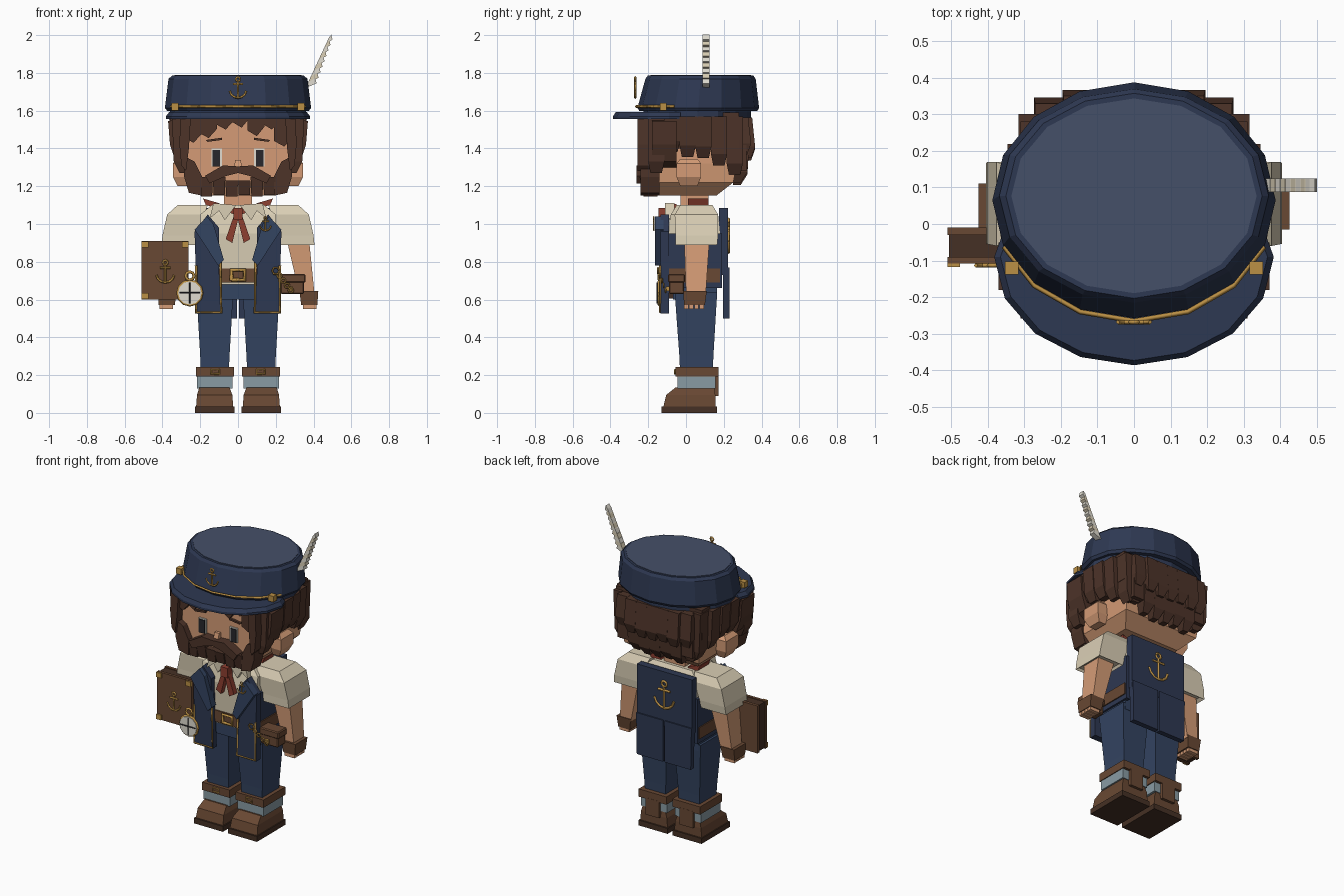
import bpy, bmesh, math, random
from math import sin, cos, pi
random.seed(4)

def mat(name, r, g, b):
    m = bpy.data.materials.new(name)
    m.diffuse_color = (r, g, b, 1)
    return m
NAVY, DENIM, TOP = mat("navy", .027, .04, .085), mat("denim", .034, .058, .12), mat("hat_top", .06, .08, .14)
HAIR, LEATHER, DARK = mat("hair", .075, .034, .022), mat("leather", .14, .065, .033), mat("dark_leather", .06, .03, .018)
SKIN, CREAM, GOLD = mat("skin", .66, .33, .18), mat("cream", .7, .62, .46), mat("gold", .5, .28, .06)
RED, SOCK, BLACK, WHITE = mat("red", .27, .05, .03), mat("sock", .25, .33, .37), mat("black", .02, .02, .025), mat("white", .75, .72, .64)

def finish(name, bm, m, bevel=0):
    if bevel:
        bmesh.ops.bevel(bm, geom=bm.edges[:], offset=bevel, segments=1, affect='EDGES')
    bmesh.ops.recalc_face_normals(bm, faces=bm.faces[:])
    me = bpy.data.meshes.new(name)
    bm.to_mesh(me); bm.free()
    me.materials.append(m)
    ob = bpy.data.objects.new(name, me)
    bpy.context.collection.objects.link(ob)
    return ob

def loft(name, rings, m, mirror=False, bevel=0):
    """Skin closed rings of points, cap both ends, optionally mirror in x."""
    bm = bmesh.new()
    for s in ((1, -1) if mirror else (1,)):
        vs = [[bm.verts.new((s * p[0], p[1], p[2])) for p in r] for r in rings]
        n = len(rings[0])
        for a, b in zip(vs, vs[1:]):
            for i in range(n):
                bm.faces.new((a[i], a[(i + 1) % n], b[(i + 1) % n], b[i]))
        bm.faces.new(vs[0]); bm.faces.new(vs[-1])
    return finish(name, bm, m, bevel)

def rect(x0, x1, y0, y1, z):
    return [(x0, y0, z), (x1, y0, z), (x1, y1, z), (x0, y1, z)]

def box(name, x0, x1, y0, y1, z0, z1, m, mirror=False, bevel=0):
    return loft(name, [rect(x0, x1, y0, y1, z0), rect(x0, x1, y0, y1, z1)], m, mirror, bevel)

def ell(cy, rx, ry, z, n=16):
    return [(rx * sin(2 * pi * i / n), cy - ry * cos(2 * pi * i / n), z) for i in range(n)]

def prism(name, pts, y0, y1, m, mirror=False):
    """Extrude an xz outline along y."""
    return loft(name, [[(x, y, z) for x, z in pts] for y in (y0, y1)], m, mirror)

def wire(name, paths, r, m, mirror=False):
    """Square-section rods along polylines."""
    cu = bpy.data.curves.new(name, 'CURVE')
    cu.dimensions, cu.bevel_depth, cu.bevel_resolution, cu.use_fill_caps = '3D', r, 0, True
    for s in ((1, -1) if mirror else (1,)):
        for path in paths:
            sp = cu.splines.new('POLY')
            sp.points.add(len(path) - 1)
            for p, q in zip(sp.points, path):
                p.co = (s * q[0], q[1], q[2], 1)
    tmp = bpy.data.objects.new(name + "_curve", cu)
    me = bpy.data.meshes.new_from_object(tmp)
    bpy.data.objects.remove(tmp)
    me.materials.clear(); me.materials.append(m)
    ob = bpy.data.objects.new(name, me)
    bpy.context.collection.objects.link(ob)

def arc(cx, y, cz, r, a0, a1, n):
    return [(cx + r * cos(math.radians(a0 + (a1 - a0) * i / n)), y, cz + r * sin(math.radians(a0 + (a1 - a0) * i / n))) for i in range(n + 1)]

def anchor(name, cx, y, z0, h, r):
    z = lambda f: z0 + f * h
    wire(name, [[(cx, y, z(0)), (cx, y, z(.8))], [(cx - .24 * h, y, z(.65)), (cx + .24 * h, y, z(.65))],
                arc(cx, y, z(.4), .4 * h, 190, 350, 6), arc(cx, y, z(.88), .1 * h, 0, 360, 8)], r, GOLD)

# Hat
loft("hat_band", [ell(.06, .36, .285, 1.565), ell(.06, .36, .285, 1.62)], NAVY)
loft("hat_crown", [ell(.065, .375, .312, 1.598), ell(.065, .387, .322, 1.615), ell(.077, .368, .292, 1.768), ell(.077, .35, .28, 1.785)], NAVY)
loft("hat_top_panel", [ell(.077, .335, .266, 1.78), ell(.077, .335, .266, 1.788)], TOP)
def visor(k, z):
    front = [(.382 * k * sin(a * pi / 8), -.09 - .296 * k * cos(a * pi / 8), z) for a in range(-4, 5)]
    return front + [(.36 * k, -.03, z), (-.36 * k, -.03, z)]
loft("hat_visor", [visor(1, 1.556), visor(1, 1.57), visor(.955, 1.592)], NAVY)
wire("hat_cord", [[ell(.065, .385, .33, 1.622)[i] for i in range(-3, 4)]], .007, GOLD)
box("hat_button", .315, .352, -.138, -.102, 1.602, 1.64, GOLD, True)
anchor("hat_badge", 0, -.268, 1.668, .112, .006)
# Feather: stacked leaning slats
for i in range(9):
    x, z, w = .358 + .0135 * i, 1.715 + .029 * i, .058 - .003 * i
    prism("feather_barb", [(x, z + .005), (x + w, z + .03), (x + w - .006, z + .056), (x + .014, z + .038)], .088, .124, CREAM if i % 2 else WHITE)

# Head
loft("head", [rect(-.2, .2, -.17, .16, 1.15), rect(-.27, .27, -.2, .25, 1.22), rect(-.28, .28, -.2, .27, 1.32), rect(-.28, .28, -.2, .27, 1.58)], SKIN)
loft("ear", [rect(.27, .32, -.03, .06, 1.2), rect(.27, .345, -.05, .08, 1.25), rect(.27, .345, -.05, .08, 1.32), rect(.27, .32, -.03, .06, 1.345)], SKIN, True)
loft("neck", [rect(-.075, .075, -.03, .12, 1.06), rect(-.075, .075, -.03, .12, 1.18)], SKIN)
box("eye_white", .085, .14, -.207, -.19, 1.305, 1.4, WHITE, True)
box("eye", .095, .135, -.212, -.19, 1.305, 1.392, BLACK, True)
prism("eyebrow", [(.085, 1.445), (.16, 1.435), (.17, 1.445), (.085, 1.457)], -.215, -.19, HAIR, True)
loft("nose", [rect(-.02, .02, -.235, -.19, 1.28), rect(-.016, .016, -.22, -.19, 1.34)], SKIN)
prism("moustache", [(0, 1.27), (.06, 1.255), (.15, 1.215), (.175, 1.255), (.08, 1.31), (0, 1.305)], -.262, -.19, HAIR, True)
# Beard slabs wrapping the jaw
for i in range(6):
    x = -.2 + i * .0667
    loft("beard_tuft", [rect(x + .004, x + .063, -.225, -.15, 1.145 + .008 * (i % 2)), rect(x, x + .0667, -.24 - .006 * (i % 2), -.15, 1.25 if i in (0, 1, 4, 5) else 1.23)], HAIR)
prism("beard_cheek", [(.19, 1.15), (.26, 1.165), (.285, 1.25), (.285, 1.36), (.23, 1.33), (.19, 1.25)], -.24, -.14, HAIR, True)

# Hair: cap and hanging locks, narrowing towards the back corners
box("hair_cap", -.31, .31, -.19, .28, 1.4, 1.59, HAIR)
box("hair_back", -.27, .27, .2, .32, 1.28, 1.5, HAIR)
for i, (zb, o) in enumerate(((1.27, .35), (1.38, .36), (1.355, .365), (1.35, .36), (1.31, .345), (1.26, .315))):
    y = -.2 + i * .083
    loft("hair_side_lock", [rect(.26, o - .04, y + .012, y + .072, zb), rect(.26, o - .01, y, y + .086, zb + .06), rect(.26, o, y, y + .086, 1.57)], HAIR, True)
for i in range(7):
    x, t = -.27 + .077 * i, random.uniform(0, .035)
    d = .03 if i in (0, 6) else 0
    loft("hair_back_lock", [rect(x + .018, x + .058, .25, .29, 1.205 + t + d), rect(x, x + .077, .25, .325 - d, 1.26 + t), rect(x, x + .077, .2, .335 - d, 1.42)], HAIR)
    d *= .7
    loft("hair_upper_lock", [rect(x + .02, x + .065, .28, .345 - d, 1.335 + t), rect(x - .003, x + .08, .26, .366 - d, 1.395 + t), rect(x, x + .076, .2, .35 - d, 1.565)], HAIR)
for x, w, zb in ((-.29, .1, 1.43), (-.21, .1, 1.455), (-.12, .1, 1.5), (-.03, .09, 1.51), (.05, .09, 1.465), (.13, .09, 1.5), (.19, .1, 1.41)):
    prism("fringe_lock", [(x, 1.57), (x + w, 1.57), (x + w, zb + .05), (x + w * .55, zb), (x, zb + .03)], -.235, -.17, HAIR)
prism("temple_lock", [(.25, 1.565), (.305, 1.56), (.31, 1.42), (.3, 1.31), (.275, 1.28), (.26, 1.4)], -.258, -.16, HAIR, True)
prism("temple_back_lock", [(.26, 1.56), (.37, 1.545), (.36, 1.42), (.33, 1.33), (.28, 1.3)], -.18, -.05, HAIR, True)

# Torso, shirt and neckerchief
loft("shirt", [rect(-.19, .19, -.09, .17, .68), rect(-.2, .2, -.1, .18, .95), rect(-.2, .2, -.08, .17, 1.05), rect(-.14, .14, -.05, .14, 1.1)], CREAM)
loft("sleeve", [rect(.235, .385, -.045, .155, .905), rect(.225, .405, -.055, .165, .89), rect(.215, .4, -.055, .17, .94), rect(.18, .375, -.06, .17, 1.05), rect(.16, .32, -.03, .14, 1.1)], CREAM, True)
prism("collar", [(.01, 1.1), (.07, 1.02), (.1, 1.07), (.15, 1.03), (.13, 1.11)], -.11, -.06, CREAM, True)
box("kerchief_knot", -.025, .025, -.145, -.09, 1.02, 1.085, RED)
prism("kerchief_tail", [(-.005, 1.04), (.02, 1.05), (.065, .92), (.03, .9)], -.135, -.1, RED, True)
prism("kerchief_band", [(.02, 1.05), (.0, 1.08), (.07, 1.105), (.09, 1.08)], -.1, -.05, RED, True)
prism("kerchief_point", [(.09, 1.08), (.17, 1.1), (.185, 1.135), (.1, 1.11)], .01, .12, RED, True)

# Vest
prism("vest_front", [(.09, .525), (.225, .525), (.225, .8), (.23, .96), (.16, 1.05), (.1, .98), (.1, .75)], -.135, -.09, NAVY, True)
prism("vest_lapel", [(.075, .81), (.105, .78), (.23, .97), (.165, 1.04), (.13, 1.0)], -.165, -.12, DENIM, True)
box("vest_side", .19, .218, -.1, .19, .66, .95, NAVY, True)
box("vest_back", -.2, .2, .175, .222, .73, 1.085, NAVY)
prism("vest_tail", [(.006, .5), (.195, .5), (.2, .77), (.006, .77)], .197, .23, NAVY, True)
wire("vest_trim", [[(.093, -.137, .8), (.088, -.137, .532), (.222, -.137, .532), (.222, -.137, .78)]], .007, GOLD, True)
anchor("vest_pin", .145, -.17, .965, .075, .004)
anchor("back_anchor", 0, .226, .85, .18, .008)

# Belt and trousers
box("belt", -.225, .225, -.1, .18, .69, .765, LEATHER)
wire("belt_buckle", [[(-.034, -.11, .704), (.034, -.11, .704), (.034, -.11, .756), (-.034, -.11, .756), (-.034, -.11, .7)]], .011, GOLD)
box("hips", -.205, .205, -.07, .165, .6, .72, DENIM)
loft("leg", [rect(.05, .195, -.03, .14, .18), rect(.045, .2, -.035, .145, .3), rect(.025, .22, -.06, .165, .64)], DENIM, True)

# Boots
box("boot_sole", .018, .228, -.13, .165, 0, .035, DARK, True)
loft("boot_foot", [rect(.025, .222, -.12, .155, .03), rect(.03, .217, -.105, .155, .095), rect(.045, .205, -.055, .15, .135)], LEATHER, True)
box("boot_sock", .028, .217, -.045, .155, .13, .195, SOCK, True)
box("boot_cuff", .022, .222, -.055, .172, .192, .243, LEATHER, True)
box("boot_heel_strap", .075, .17, .14, .173, .09, .2, LEATHER, True)
wire("boot_buckle", [[(.1, -.058, .206), (.142, -.058, .206), (.142, -.058, .23), (.1, -.058, .23), (.1, -.058, .203)]], .005, GOLD, True)

# Arms and gloved hands
loft("arm", [rect(.325, .405, 0, .105, .63), rect(.255, .375, -.01, .125, .93)], SKIN, True)
loft("glove", [rect(.335, .42, -.01, .1, .57), rect(.325, .425, -.015, .11, .645)], LEATHER, True)
for i in range(4):
    y = -.01 + .027 * i
    box("finger", .345, .415, y, y + .023, .55, .575, SKIN, True)

# Book under the right arm
box("book_body", -.505, -.265, -.1, -.015, .605, .905, DARK)
box("book_cover", -.51, -.262, -.108, -.09, .6, .91, LEATHER)
box("book_back", -.51, -.262, -.03, -.01, .6, .91, LEATHER)
for x in (-.51, -.297):
    for z in (.602, .876):
        box("book_corner", x, x + .035, -.118, -.1, z, z + .032, GOLD)
anchor("book_anchor", -.385, -.113, .69, .12, .006)

# Compass
loft("compass_face", [arc(-.255, y, .635, .062, 0, 330, 11) for y in (-.152, -.125)], WHITE)
wire("compass_rim", [arc(-.255, -.142, .635, .064, 0, 360, 12), arc(-.255, -.142, .725, .022, 0, 360, 8)], .008, GOLD)
wire("compass_needle", [[(-.31, -.153, .635), (-.2, -.153, .635)], [(-.255, -.153, .58), (-.255, -.153, .69)]], .004, BLACK)

# Hip pouch with chain
box("pouch", .225, .35, -.09, -.01, .63, .7, LEATHER, bevel=.006)
box("pouch_flap", .22, .358, -.095, -.005, .69, .735, LEATHER, bevel=.006)
box("pouch_clasp", .265, .29, -.105, -.09, .645, .67, GOLD)
wire("pouch_chain", [arc(.2 + .02 * i, -.148 + .01 * i, .752 - .026 * i, .019 if i == 0 else .013, 0, 360, 6) for i in range(5)], .005, GOLD)
